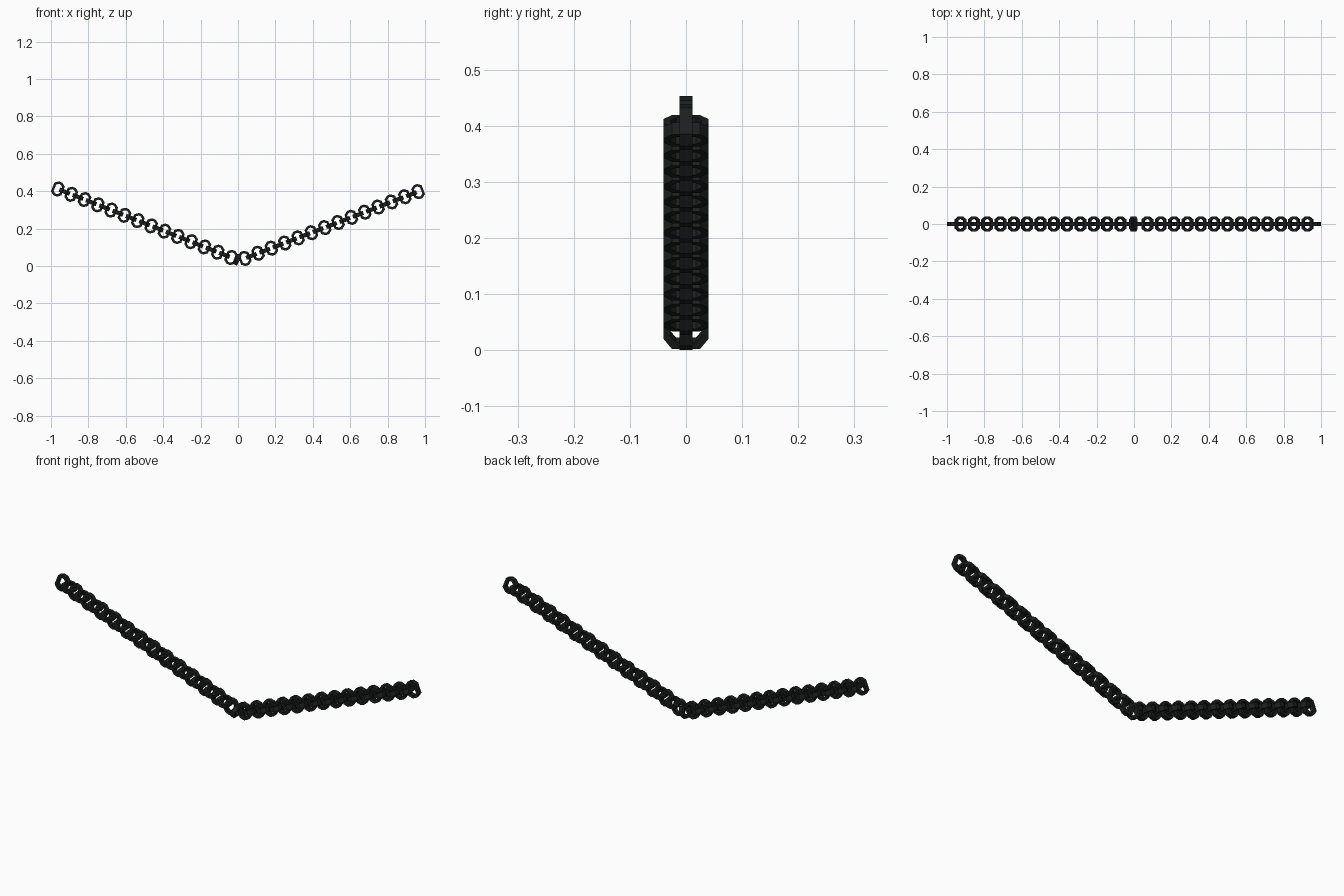
import bpy
import bmesh
import math
from mathutils import Matrix, Vector

if "Cube" in bpy.data.objects:
    bpy.data.objects.remove(bpy.data.objects["Cube"])

black = bpy.data.materials.new("black_iron")
black.diffuse_color = (0.012, 0.013, 0.013, 1)
black.use_nodes = True
black.node_tree.nodes["Principled BSDF"].inputs["Base Color"].default_value = black.diffuse_color

# one angular chain link: chamfered ring in the local XY plane, square section
OUTER = [(0.030, 0.025), (0.010, 0.040)]
INNER = [(0.0175, 0.018), (0.005, 0.0275)]
HALF = 0.0112


def ring(quarter):
    (a, b), (c, d) = quarter
    return [(a, -b), (a, b), (c, d), (-c, d), (-a, b), (-a, -b), (-c, -d), (c, -d)]


def link_mesh():
    bm = bmesh.new()
    loops = [[bm.verts.new((x, y, z)) for x, y in ring(q)]
             for q, z in ((OUTER, -HALF), (OUTER, HALF), (INNER, HALF), (INNER, -HALF))]
    for k in range(4):
        p, q = loops[k], loops[(k + 1) % 4]
        for i in range(8):
            j = (i + 1) % 8
            bm.faces.new((p[i], p[j], q[j], q[i]))
    bmesh.ops.recalc_face_normals(bm, faces=bm.faces)
    me = bpy.data.meshes.new("chain_link")
    bm.to_mesh(me)
    bm.free()
    me.materials.append(black)
    return me


mesh = link_mesh()


def add_link(name, x, z, angle, upright):
    ob = bpy.data.objects.new(name, mesh)
    bpy.context.collection.objects.link(ob)
    m = Matrix.Translation((x, 0, z)) @ Matrix.Rotation(-angle, 4, 'Y')
    if upright:
        m = m @ Matrix.Rotation(math.pi / 2, 4, 'X')
    ob.matrix_world = m


# two straight arms of alternating upright and flat links
def arm(name, start, end):
    s, e = Vector(start), Vector(end)
    angle = math.atan2(e.y - s.y, e.x - s.x)
    for i in range(27):
        p = s.lerp(e, i / 26)
        add_link(f"{name}_link_{i + 1}", p.x, p.y, angle, i % 2 == 0)


arm("left_arm", (-0.963, 0.412), (-0.037, 0.046))
arm("right_arm", (0.036, 0.041), (0.963, 0.398))

# steep link joining the arms at the bottom
add_link("bottom_link", -0.003, 0.034, math.radians(65), False)
